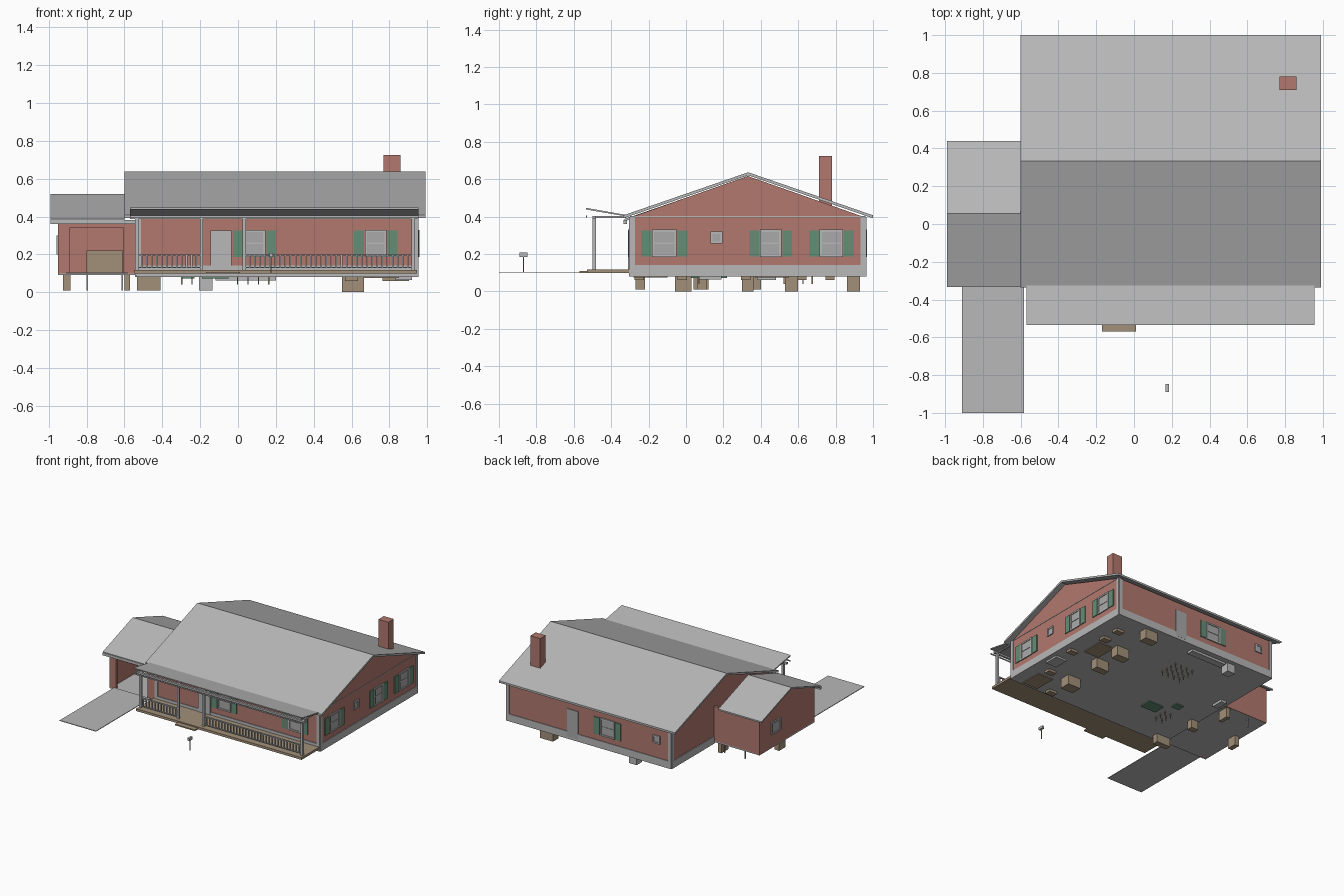
import bpy

cube = bpy.data.objects.get("Cube")
if cube:
    bpy.data.objects.remove(cube, do_unlink=True)


def material(name, r, g, b):
    m = bpy.data.materials.new(name)
    m.use_nodes = True
    m.diffuse_color = (r, g, b, 1)
    m.node_tree.nodes["Principled BSDF"].inputs["Base Color"].default_value = (r, g, b, 1)
    return m


BRICK = material("brick red", 0.44, 0.19, 0.155)
GREY = material("roof grey", 0.48, 0.48, 0.48)
TRIM = material("trim grey", 0.48, 0.48, 0.48)
GLASS = material("window grey", 0.4, 0.4, 0.4)
GREEN = material("shutter green", 0.13, 0.27, 0.18)
WOOD = material("wood tan", 0.36, 0.28, 0.19)


def mesh(name, verts, faces, mat):
    me = bpy.data.meshes.new(name)
    me.from_pydata(verts, [], faces)
    me.materials.append(mat)
    ob = bpy.data.objects.new(name, me)
    bpy.context.collection.objects.link(ob)
    return ob


def prism(name, profile, x0, x1, mat):
    """Extrude a counter-clockwise y-z profile along x."""
    n = len(profile)
    verts = [(x, y, z) for x in (x0, x1) for y, z in profile]
    faces = [tuple(reversed(range(n))), tuple(range(n, 2 * n))]
    faces += [(i, (i + 1) % n, (i + 1) % n + n, i + n) for i in range(n)]
    return mesh(name, verts, faces, mat)


def box(name, x0, x1, y0, y1, z0, z1, mat):
    return prism(name, [(y0, z0), (y1, z0), (y1, z1), (y0, z1)], x0, x1, mat)


def gable_roof(name, x0, x1, y0, y1, eave, ridge, thick):
    mid = (y0 + y1) / 2
    prism(name, [(y0, eave - thick), (mid, ridge - thick), (y1, eave - thick),
                 (y1, eave), (mid, ridge), (y0, eave)], x0, x1, GREY)


# Wall planes: axis, position, outward direction
WALLS = {"front": ("y", -0.30, -1), "back": ("y", 0.96, 1),
         "right": ("x", 0.95, 1), "garage": ("x", -0.95, -1)}


def plate(wall, name, a0, a1, z0, z1, depth, mat):
    axis, pos, out = WALLS[wall]
    lo, hi = sorted((pos - out * 0.004, pos + out * depth))
    if axis == "y":
        return box(f"{wall}_{name}", a0, a1, lo, hi, z0, z1, mat)
    return box(f"{wall}_{name}", lo, hi, a0, a1, z0, z1, mat)


def window(wall, a0, a1, z0=0.185, z1=0.33, shutters=True):
    t = 0.012
    mid = (z0 + z1) / 2
    plate(wall, "window_glass", a0, a1, z0, z1, 0.003, GLASS)
    for b0, b1 in ((a0, a0 + t), (a1 - t, a1)):
        plate(wall, "window_jamb", b0, b1, z0, z1, 0.009, TRIM)
    for c0, c1 in ((z0, z0 + t), (z1 - t, z1)):
        plate(wall, "window_rail", a0 + t, a1 - t, c0, c1, 0.009, TRIM)
    if shutters:
        plate(wall, "window_sash", a0 + t, a1 - t, mid - 0.004, mid + 0.004, 0.007, TRIM)
        for b in (a0 - 0.057, a1 + 0.005):
            plate(wall, "shutter", b, b + 0.052, z0 + 0.002, z1 - 0.004, 0.007, GREEN)


# Main house
prism("house_walls", [(-0.30, 0.09), (0.96, 0.09), (0.96, 0.395), (0.33, 0.617), (-0.30, 0.395)],
      -0.54, 0.95, BRICK)
box("house_floor", -0.54, 0.95, -0.30, 0.96, 0.08, 0.09, GREY)
gable_roof("house_roof", -0.60, 0.99, -0.335, 1.0, 0.407, 0.637, 0.016)
box("chimney", 0.77, 0.86, 0.71, 0.78, 0.45, 0.725, BRICK)

# Foundation band and corner boards
for wall, a0, a1 in (("front", -0.54, 0.95), ("back", -0.54, 0.95), ("right", -0.30, 0.96)):
    plate(wall, "foundation_band", a0, a1, 0.08, 0.14, 0.005, TRIM)
    for b in (a0, a1 - 0.028):
        plate(wall, "corner_board", b, b + 0.028, 0.14, 0.397, 0.005, TRIM)
plate("right", "gable_line", -0.30, 0.96, 0.398, 0.403, 0.003, TRIM)
box("left_corner_board", -0.545, -0.538, 0.932, 0.96, 0.08, 0.397, TRIM)
box("left_foundation_band", -0.545, -0.538, 0.41, 0.96, 0.08, 0.14, TRIM)

# Windows and doors
for a0, a1 in ((0.03, 0.145), (0.67, 0.785)):
    window("front", a0, a1)
for a0, a1 in ((-0.183, -0.05), (0.395, 0.51), (0.715, 0.84)):
    window("right", a0, a1)
window("back", -0.03, 0.1)
window("right", 0.13, 0.195, 0.255, 0.32, False)
window("back", -0.44, -0.375, 0.255, 0.32, False)
window("garage", 0.14, 0.26, 0.2, 0.3, False)
plate("front", "door", -0.145, -0.035, 0.11, 0.325, 0.009, TRIM)
plate("back", "door", 0.3, 0.4, 0.1, 0.325, 0.006, GLASS)

# Garage, open at the front
box("garage_floor", -0.95, -0.54, -0.30, 0.41, 0.09, 0.10, GREY)
prism("garage_side_wall", [(-0.30, 0.09), (0.41, 0.09), (0.41, 0.382), (0.055, 0.505), (-0.30, 0.382)],
      -0.95, -0.93, BRICK)
box("garage_back_wall", -0.93, -0.54, 0.39, 0.41, 0.09, 0.382, BRICK)
box("garage_front_left_pier", -0.93, -0.89, -0.30, -0.28, 0.09, 0.382, BRICK)
box("garage_front_right_pier", -0.605, -0.54, -0.30, -0.28, 0.09, 0.382, BRICK)
box("garage_lintel", -0.89, -0.605, -0.30, -0.28, 0.34, 0.382, BRICK)
gable_roof("garage_roof", -0.99, -0.60, -0.33, 0.44, 0.387, 0.52, 0.012)
box("garage_gutter", -0.99, -0.54, -0.333, -0.315, 0.36, 0.382, TRIM)
box("workbench", -0.80, -0.61, 0.30, 0.38, 0.10, 0.22, WOOD)
for x in (-0.80, -0.615):
    box("workbench_leg", x, x + 0.006, 0.37, 0.38, 0.01, 0.10, GREY)
box("driveway", -0.91, -0.582, -1.0, -0.30, 0.10, 0.105, GREY)

# Porch
box("porch_deck", -0.55, 0.945, -0.53, -0.30, 0.098, 0.117, WOOD)
box("porch_step", -0.17, 0.01, -0.57, -0.53, 0.098, 0.108, WOOD)
prism("porch_roof", [(-0.535, 0.438), (-0.325, 0.402), (-0.325, 0.41), (-0.535, 0.447)],
      -0.57, 0.955, GREY)
box("porch_beam", -0.57, 0.955, -0.50, -0.482, 0.388, 0.402, TRIM)
box("porch_roof_edge_strip", -0.57, 0.955, -0.535, -0.53, 0.395, 0.405, TRIM)
POSTS = (-0.536, -0.193, 0.034, 0.925)
for x in POSTS:
    box("porch_post", x - 0.009, x + 0.009, -0.50, -0.482, 0.117, 0.39, TRIM)
    box("porch_rafter", x - 0.006, x + 0.006, -0.50, -0.32, 0.392, 0.402, TRIM)
for a, b in ((POSTS[0], POSTS[1]), (POSTS[2], POSTS[3])):
    box("top_rail", a, b, -0.497, -0.485, 0.193, 0.2, TRIM)
    box("bottom_rail", a, b, -0.496, -0.486, 0.128, 0.134, TRIM)
    count = round((b - a) / 0.027)
    for i in range(1, count):
        x = a + (b - a) * i / count
        box("baluster", x - 0.004, x + 0.004, -0.495, -0.487, 0.134, 0.193, TRIM)

# Mailbox
box("mailbox", 0.166, 0.184, -0.89, -0.848, 0.185, 0.207, TRIM)
box("mailbox_post", 0.172, 0.178, -0.871, -0.865, 0.10, 0.185, WOOD)

# Furniture bases below the floor
for y0, y1 in ((-0.06, 0.03), (0.30, 0.36), (0.53, 0.60), (0.86, 0.93)):
    box("cabinet_base", 0.55, 0.665, y0, y1, 0.0, 0.085, WOOD)
box("entry_cabinet_base", -0.535, -0.41, -0.27, -0.22, 0.01, 0.085, WOOD)
box("living_cabinet_base", -0.535, -0.47, 0.06, 0.11, 0.01, 0.085, WOOD)
box("garage_cabinet_base", -0.925, -0.885, 0.04, 0.12, 0.01, 0.095, WOOD)
box("garage_shelf_base", -0.60, -0.57, 0.31, 0.40, 0.01, 0.095, WOOD)
box("fridge_base", -0.205, -0.135, 0.86, 0.93, 0.01, 0.085, TRIM)
box("kitchen_counter_base", -0.12, 0.20, 0.86, 0.92, 0.062, 0.085, TRIM)
box("television_base", -0.50, -0.45, 0.38, 0.48, 0.06, 0.085, TRIM)
box("bathtub_base", 0.82, 0.92, 0.07, 0.19, 0.065, 0.085, TRIM)
box("sofa_base", -0.19, -0.05, 0.02, 0.12, 0.072, 0.085, GREEN)
box("armchair_base", -0.30, -0.23, 0.16, 0.22, 0.072, 0.085, GREEN)
for x, y in ((0.73, 0.46), (0.78, -0.19)):
    box("bed_base", x - 0.07, x + 0.07, y - 0.09, y + 0.09, 0.074, 0.085, WOOD)
for x, y in ((0.80, 0.62), (0.80, 0.77), (0.87, 0.32), (0.80, -0.02), (0.60, -0.25)):
    box("nightstand_base", x - 0.035, x + 0.035, y - 0.025, y + 0.025, 0.06, 0.085, WOOD)

# Table and chair legs
for cx, cy, nx, ny in ((0.08, 0.60, 4, 4), (-0.27, 0.02, 2, 3)):
    for i in range(nx):
        for j in range(ny):
            x = cx + (i - (nx - 1) / 2) * 0.055
            y = cy + (j - (ny - 1) / 2) * 0.05
            box("chair_leg", x - 0.003, x + 0.003, y - 0.003, y + 0.003, 0.04, 0.085, WOOD)
